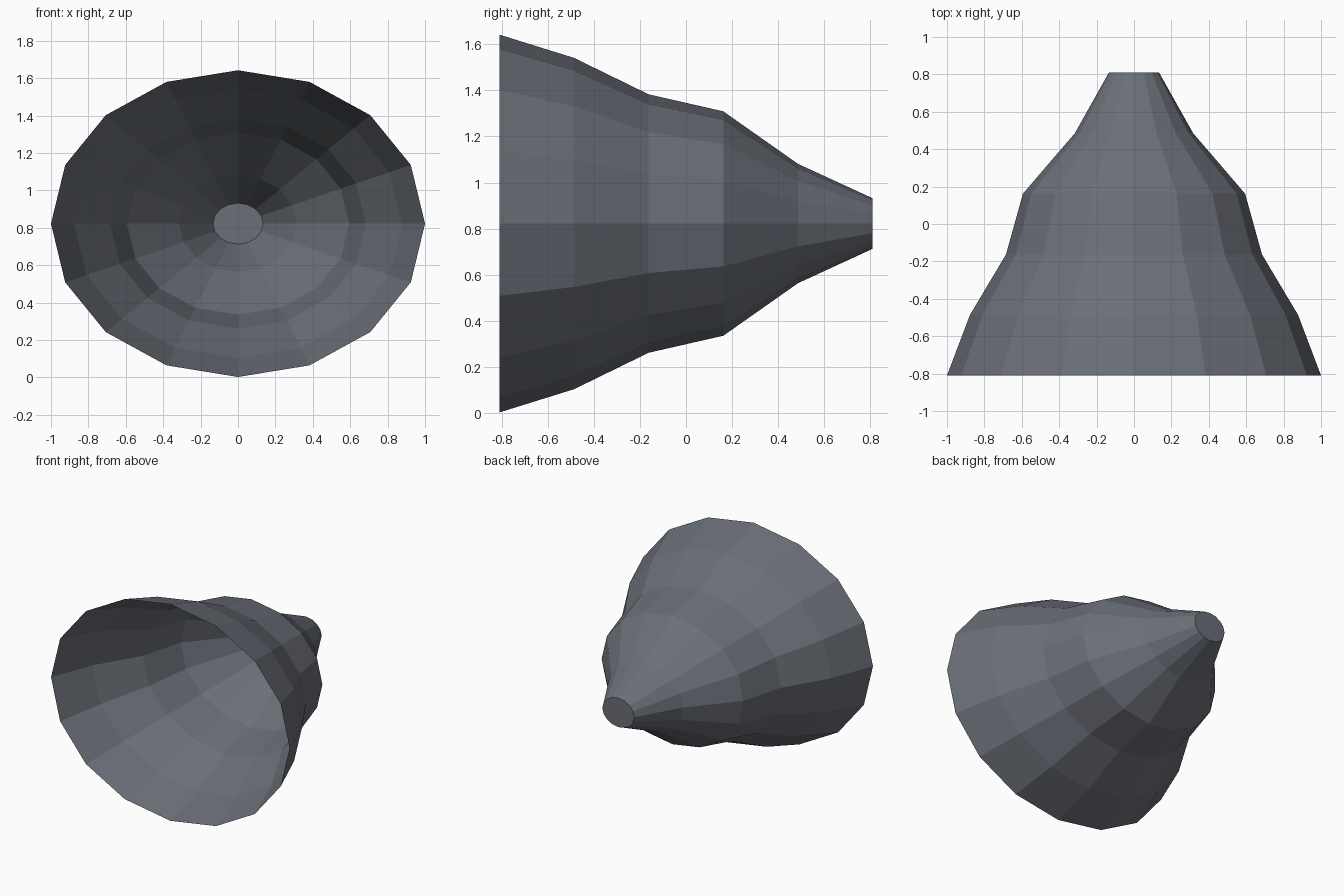
import bpy, bmesh
from math import cos, sin, pi

if "Cube" in bpy.data.objects:
    bpy.data.objects.remove(bpy.data.objects["Cube"])

SIDES = 16
CENTRE_Z = 0.822
SQUASH = 0.82
# Bell profile: position along y, half width in x
PROFILE = [(-0.81, 1.0), (-0.486, 0.877), (-0.162, 0.684),
           (0.162, 0.594), (0.486, 0.316), (0.81, 0.134)]

bm = bmesh.new()


def ring(y, r):
    return [bm.verts.new((r * cos(2 * pi * i / SIDES), y,
                          CENTRE_Z + SQUASH * r * sin(2 * pi * i / SIDES)))
            for i in range(SIDES)]


# Single-skinned flared wall, open at the wide front end
rings = [ring(y, r) for y, r in PROFILE]
for a, b in zip(rings, rings[1:]):
    for i in range(SIDES):
        j = (i + 1) % SIDES
        bm.faces.new((a[i], a[j], b[j], b[i]))

# Small flat cap closing the narrow back end
bm.faces.new(rings[-1])
bmesh.ops.recalc_face_normals(bm, faces=bm.faces)

mesh = bpy.data.meshes.new("bell_shell")
bm.to_mesh(mesh)
bm.free()
shell = bpy.data.objects.new("bell_shell", mesh)
bpy.context.collection.objects.link(shell)

# Dark slate finish
slate = bpy.data.materials.new("dark_slate")
slate.diffuse_color = (0.145, 0.158, 0.185, 1)
slate.use_nodes = True
slate.node_tree.nodes["Principled BSDF"].inputs["Base Color"].default_value = slate.diffuse_color
mesh.materials.append(slate)
